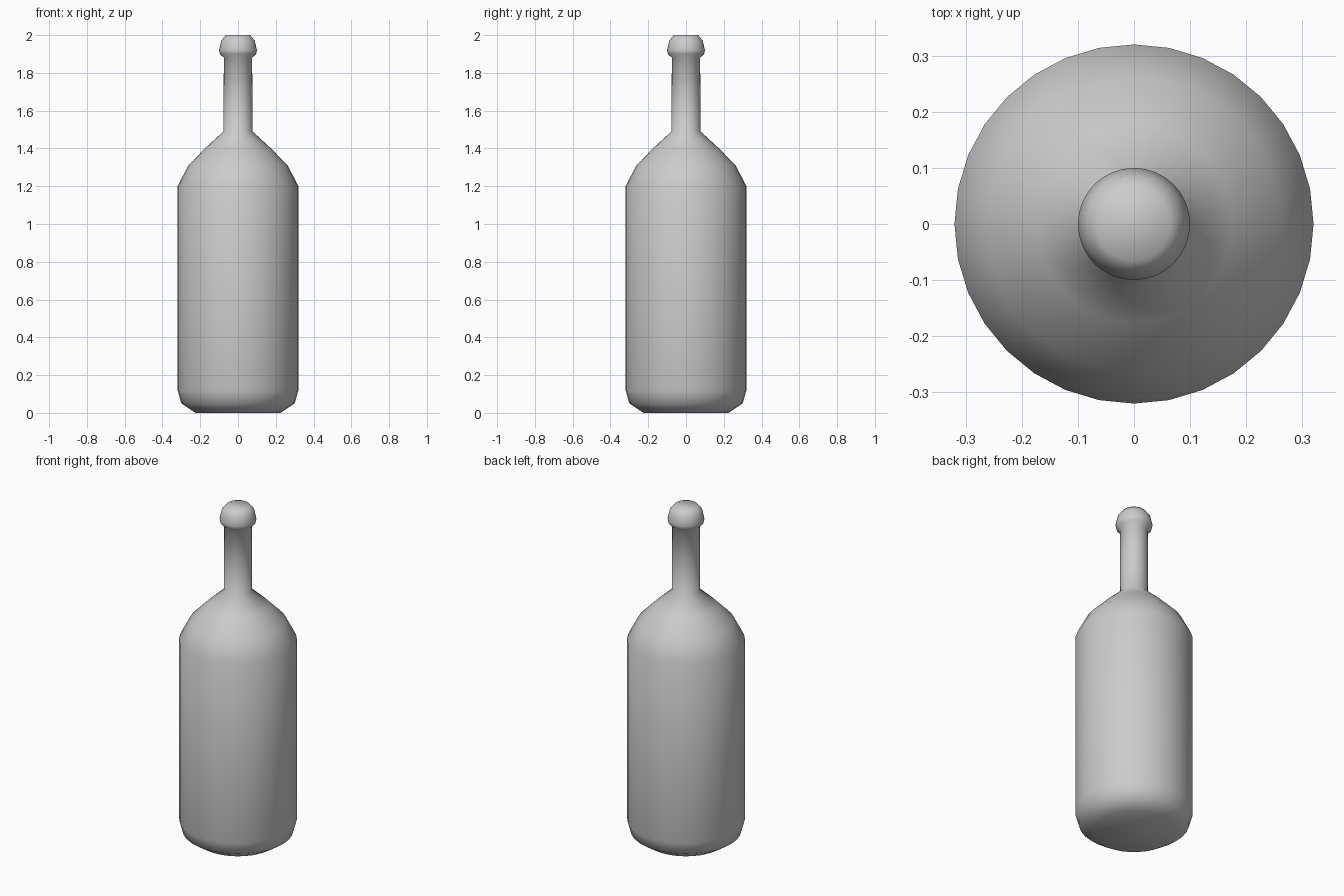
import bpy, bmesh, math

if "Cube" in bpy.data.objects:
    bpy.data.objects.remove(bpy.data.objects["Cube"])

SIDES = 32

# Bottle outline as (radius, height), from base to lip
profile = [
    (0.225, 0.0), (0.30, 0.05), (0.32, 0.12),        # rounded base
    (0.32, 1.20), (0.263, 1.31), (0.175, 1.40),      # body and shoulder
    (0.077, 1.49), (0.075, 1.88),                    # neck
    (0.096, 1.90), (0.10, 1.92), (0.089, 1.97), (0.065, 2.0),  # lip
]


def lathe(name, points):
    bm = bmesh.new()
    rings = [[bm.verts.new((r * math.cos(2 * math.pi * i / SIDES),
                            r * math.sin(2 * math.pi * i / SIDES), z))
              for i in range(SIDES)] for r, z in points]
    for low, high in zip(rings, rings[1:]):
        for i in range(SIDES):
            j = (i + 1) % SIDES
            bm.faces.new((low[i], low[j], high[j], high[i]))
    # Closed base and top
    bm.faces.new(rings[0][::-1])
    bm.faces.new(rings[-1])
    for face in bm.faces:
        face.smooth = True
    mesh = bpy.data.meshes.new(name)
    bm.to_mesh(mesh)
    bm.free()
    obj = bpy.data.objects.new(name, mesh)
    bpy.context.collection.objects.link(obj)
    return obj


lathe("bottle", profile)
